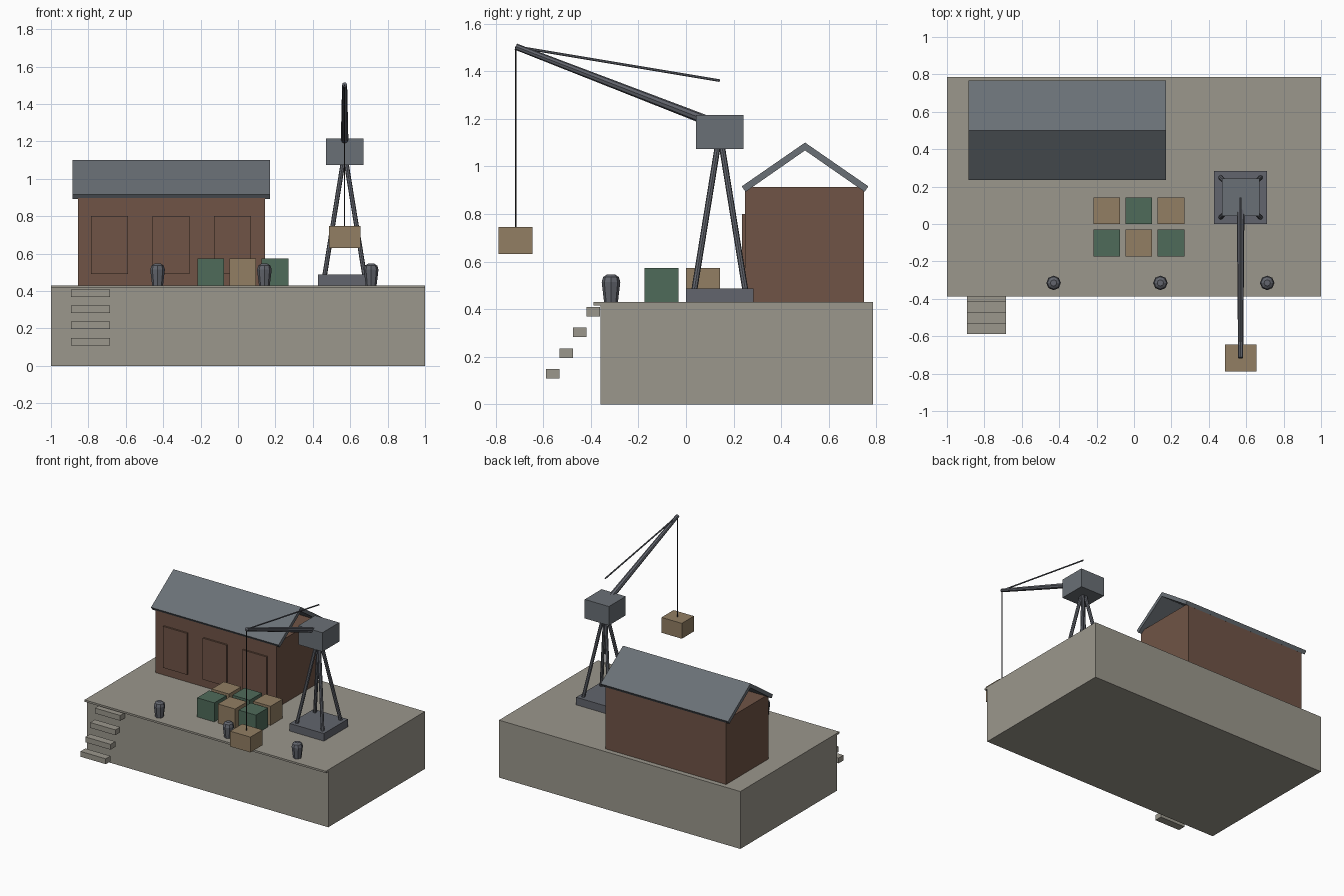
import bpy, bmesh
from mathutils import Vector

cube = bpy.data.objects.get("Cube")
if cube:
    bpy.data.objects.remove(cube, do_unlink=True)


def material(name, hex_code):
    """Flat colour from an sRGB hex code, stored as linear values."""
    srgb = [int(hex_code[i:i + 2], 16) / 255 for i in (0, 2, 4)]
    colour = [((c + 0.055) / 1.055) ** 2.4 for c in srgb] + [1]
    m = bpy.data.materials.new(name)
    m.use_nodes = True
    m.diffuse_color = colour
    m.node_tree.nodes["Principled BSDF"].inputs["Base Color"].default_value = colour
    return m


CONCRETE = material("concrete", "9b978c")
BRICK = material("brown brick", "705446")
SLATE = material("slate grey", "6a7076")
IRON = material("iron grey", "62656d")
TAN = material("tan wood", "927e63")
GREEN = material("crate green", "4f6b5a")
ROPE = material("dark rope", "2c2c2e")


def make(name, bm, mat):
    bmesh.ops.recalc_face_normals(bm, faces=bm.faces)
    mesh = bpy.data.meshes.new(name)
    bm.to_mesh(mesh)
    bm.free()
    mesh.materials.append(mat)
    obj = bpy.data.objects.new(name, mesh)
    bpy.context.collection.objects.link(obj)
    return obj


def box(name, x, y, z, mat):
    """Box from its (min, max) range on each axis."""
    bm = bmesh.new()
    bmesh.ops.create_cube(bm, size=1)
    for v in bm.verts:
        v.co = [(r[0] + r[1]) / 2 + c * (r[1] - r[0]) for c, r in zip(v.co, (x, y, z))]
    return make(name, bm, mat)


def around(centre, size):
    return (centre - size / 2, centre + size / 2)


def rod(name, start, end, r1, r2, mat, sides=8):
    """Tapered rod between two points."""
    start, end = Vector(start), Vector(end)
    axis = end - start
    bm = bmesh.new()
    bmesh.ops.create_cone(bm, cap_ends=True, segments=sides, radius1=r1, radius2=r2,
                          depth=axis.length)
    bm.transform(axis.to_track_quat('Z', 'Y').to_matrix().to_4x4())
    bmesh.ops.translate(bm, verts=bm.verts, vec=(start + end) / 2)
    return make(name, bm, mat)


def lathe(name, profile, x, y, mat, sides=8):
    """Solid of revolution from (radius, height) pairs."""
    bm = bmesh.new()
    rings = []
    for r, z in profile:
        ring = bmesh.ops.create_circle(bm, segments=sides, radius=r)["verts"]
        bmesh.ops.translate(bm, verts=ring, vec=(x, y, z))
        rings.append(ring)
    for low, high in zip(rings, rings[1:]):
        for i in range(sides):
            j = (i + 1) % sides
            bm.faces.new((low[i], low[j], high[j], high[i]))
    bm.faces.new(rings[0])
    bm.faces.new(rings[-1])
    return make(name, bm, mat)


# Quay with a thin front lip and floating steps
TOP = 0.43
box("quay", (-1, 1), (-0.36, 0.785), (0, TOP), CONCRETE)
box("quay_lip", (-1, 1), (-0.388, -0.36), (0.416, TOP), CONCRETE)
for i in range(4):
    box(f"step_{i + 1}", (-0.893, -0.684), around(-0.389 - 0.057 * i, 0.057),
        around(0.389 - 0.0865 * i, 0.04), CONCRETE)

# Warehouse with three raised doors
box("warehouse", (-0.856, 0.144), (0.248, 0.748), (TOP, 0.914), BRICK)
for i in range(3):
    box(f"door_{i + 1}", around(-0.687 + 0.329 * i, 0.198), (0.235, 0.25), (0.49, 0.80), BRICK)

# Pitched roof, open at the gables
bm = bmesh.new()
half = [(0.266, 0.916), (0.25, 0.893)]
section = [(-half[0][0], half[0][1]), (0, 1.1), half[0],
           half[1], (0, 1.067), (-half[1][0], half[1][1])]
verts = [bm.verts.new((-0.885, 0.5 + y, z)) for y, z in section]
faces = [bm.faces.new([verts[i] for i in quad]) for quad in ((0, 1, 4, 5), (1, 2, 3, 4))]
geom = bmesh.ops.extrude_face_region(bm, geom=faces, use_keep_orig=True)["geom"]
bmesh.ops.translate(bm, vec=(1.057, 0, 0),
                    verts=[g for g in geom if isinstance(g, bmesh.types.BMVert)])
# drop the inner wall under the ridge
inner = [e for e in bm.edges if len(e.link_faces) > 2]
walls = [f for f in bm.faces if sum(e in inner for e in f.edges) >= 2]
bmesh.ops.delete(bm, geom=walls, context='FACES_ONLY')
make("roof", bm, SLATE)

# Crates in two rows, alternating colours
for row, y in enumerate((-0.102, 0.071)):
    for col in range(3):
        box(f"crate_{row + 1}_{col + 1}", around(-0.146 + 0.172 * col, 0.143),
            around(y, 0.143), (TOP, 0.573), TAN if (row + col) % 2 else GREEN)

# Mooring bollards
for i in range(3):
    lathe(f"bollard_{i + 1}", [(0.029, TOP), (0.037, 0.495), (0.039, 0.514),
                               (0.033, 0.535), (0.017, 0.546)],
          -0.43 + 0.571 * i, -0.315, IRON)

# Crane base, legs and cab
CX, CY = 0.57, 0.142
box("crane_base", around(CX, 0.283), around(CY, 0.283), (TOP, 0.487), IRON)
for sx in (-1, 1):
    for sy in (-1, 1):
        rod(f"crane_leg_{'left' if sx > 0 else 'right'}_{'back' if sy > 0 else 'front'}",
            (CX + sx * 0.108, CY + sy * 0.108, 0.475),
            (CX + sx * 0.008, CY + sy * 0.008, 1.09), 0.0125, 0.0125, IRON)
box("crane_cab", around(CX, 0.2), around(CY, 0.2), (1.073, 1.215), SLATE)

# Boom, stay, hoist rope and hanging crate
tip = (CX, -0.715, 1.503)
rod("boom", (CX, CY, 1.172), tip, 0.021, 0.0135, IRON)
rod("stay", (CX, CY, 1.36), tip, 0.0055, 0.0055, IRON, 6)
rod("hoist_rope", (CX, -0.715, 0.74), tip, 0.0037, 0.0037, ROPE, 6)
box("hanging_crate", around(CX, 0.168), around(-0.716, 0.143), (0.631, 0.746), TAN)
